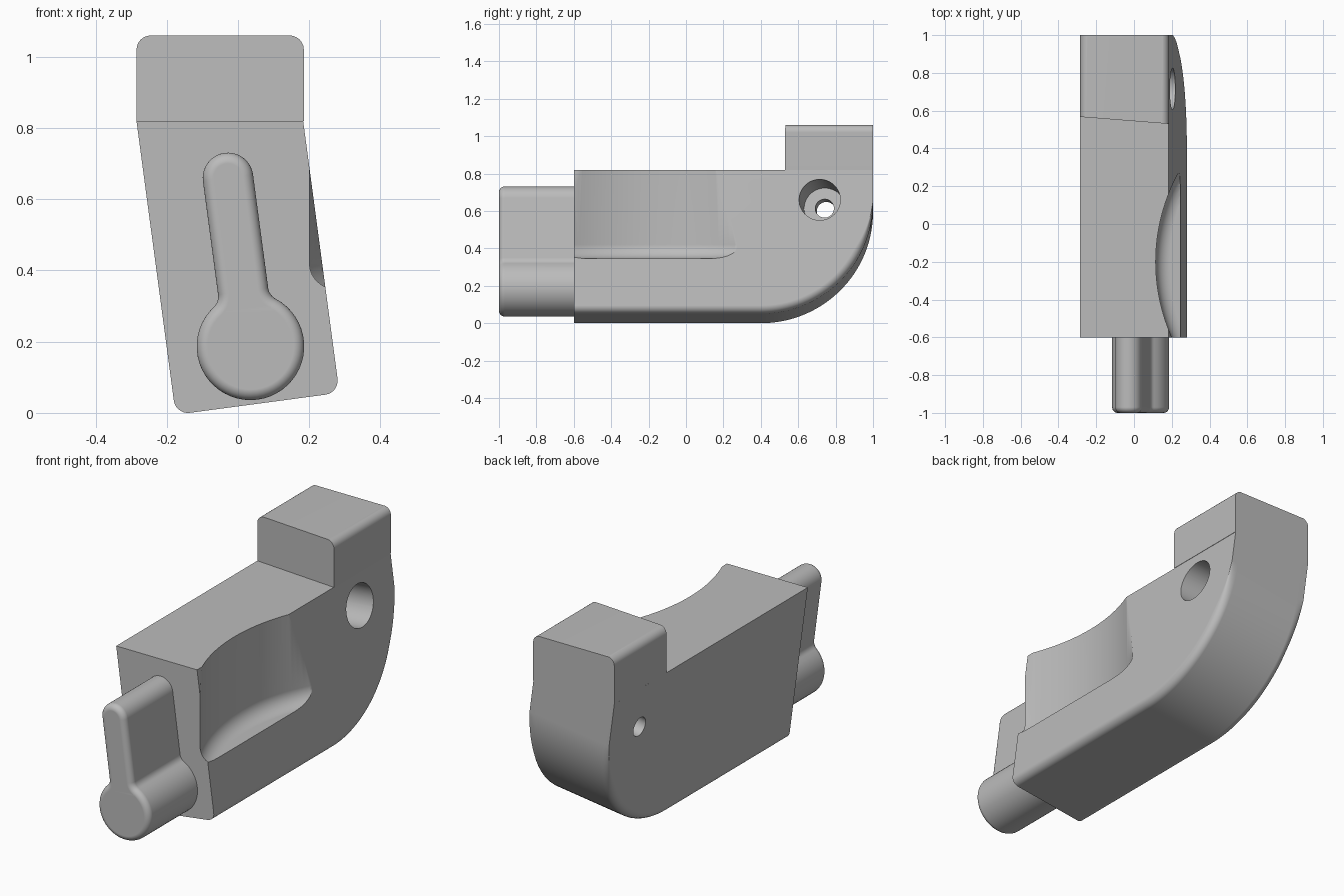
import bpy, bmesh, math
from mathutils import Vector

if "Cube" in bpy.data.objects:
    bpy.data.objects.remove(bpy.data.objects["Cube"])

TILT = math.radians(7.6)
U = Vector((math.cos(TILT), 0, math.sin(TILT)))    # across the leaning body
V = Vector((-math.sin(TILT), 0, math.cos(TILT)))   # up the leaning body
Y = Vector((0, 1, 0))

grey = bpy.data.materials.new("grey")
grey.diffuse_color = (0.5, 0.5, 0.5, 1)
grey.use_nodes = True
grey.node_tree.nodes["Principled BSDF"].inputs["Base Color"].default_value = grey.diffuse_color


def add_object(name, bm):
    bmesh.ops.recalc_face_normals(bm, faces=bm.faces)
    me = bpy.data.meshes.new(name)
    bm.to_mesh(me)
    bm.free()
    me.materials.append(grey)
    ob = bpy.data.objects.new(name, me)
    bpy.context.collection.objects.link(ob)
    return ob


def loft(name, rings):
    """Skin a stack of equal-length rings and cap both ends."""
    bm = bmesh.new()
    rows = [[bm.verts.new(p) for p in ring] for ring in rings]
    n = len(rows[0])
    for a, b in zip(rows, rows[1:]):
        for i in range(n):
            j = (i + 1) % n
            bm.faces.new((a[i], a[j], b[j], b[i]))
    bm.faces.new(rows[0])
    bm.faces.new(rows[-1])
    return add_object(name, bm)


def arc(cx, cy, r, a0, a1, n):
    steps = [math.radians(a0 + (a1 - a0) * i / n) for i in range(n + 1)]
    return [(cx + r * math.cos(a), cy + r * math.sin(a)) for a in steps]


def activate(ob):
    bpy.ops.object.select_all(action='DESELECT')
    ob.select_set(True)
    bpy.context.view_layer.objects.active = ob


def cut(ob, cutter):
    mod = ob.modifiers.new("cut", 'BOOLEAN')
    mod.operation = 'DIFFERENCE'
    mod.solver = 'EXACT'
    mod.object = cutter
    activate(ob)
    bpy.ops.object.modifier_apply(modifier=mod.name)
    bpy.data.objects.remove(cutter)


def smooth(ob):
    activate(ob)
    bpy.ops.object.shade_smooth_by_angle(angle=math.radians(30))
    mod = ob.modifiers.new("even_shading", 'WEIGHTED_NORMAL')
    mod.keep_sharp = True


# Leaning body: side profile swept across, with rounded lower edges
WIDTH, FILLET, TOP = 0.464, 0.04, 0.82
ORIGIN = Vector((-0.175, 0, -0.005))


def body_ring(u, d):
    base = ORIGIN + U * u
    v_top = (TOP - base.z) / V.z
    pts = [(-0.6, v_top), (-0.6, d)]
    for i in range(33):
        t = i / 32
        a = math.radians(-90 + 90 * t)
        r = 0.6 - d * min(1, (1 - t) / 0.3)        # rounding fades out at the back
        pts.append((0.4 + r * math.cos(a), 0.6 + r * math.sin(a)))
    pts.append((1.0, v_top))
    return [base + Y * y + V * v for y, v in pts]


steps = [math.radians(90 * i / 7) for i in range(8)]
layers = [(FILLET * (1 - math.cos(t)), FILLET * (1 - math.sin(t))) for t in steps]
layers += [(WIDTH - u, d) for u, d in reversed(layers)]
body = loft("body", [body_ring(u, d) for u, d in layers])

# Scooped recess in the right side
R, F, FLOOR = 0.98, 0.075, 0.345
levels = [(FLOOR + F * (1 - math.cos(t)), R - F * (1 - math.sin(t))) for t in steps]
levels.append((1.0, R))
scoop = loft("scoop_cutter", [[Vector((x, y, z)) for x, y in
                               arc(0.115 + R, -0.2, r, 0, 360, 192)[:-1]]
                              for z, r in levels])
cut(body, scoop)

# Stepped screw hole
axis = Vector((U.x, -0.075, U.z)).normalized()
side = axis.cross(V).normalized()
up = side.cross(axis)
mouth = Vector((0.205, 0.715, 0.66))
hole = loft("hole_cutter", [[mouth + axis * s + side * a + up * b
                             for a, b in arc(0, 0, r, 0, 360, 48)[:-1]]
                            for s, r in ((0.1, 0.11), (-0.35, 0.11),
                                         (-0.35, 0.05), (-0.7, 0.05))])
cut(body, hole)
smooth(body)

# Upright block on the back end, front face slightly skewed
bm = bmesh.new()
plan = [(-0.285, 0.567), (0.185, 0.53), (0.185, 1.0), (-0.285, 1.0)]
low, high = [[bm.verts.new((x, y, z)) for x, y in plan] for z in (TOP, 1.06)]
bm.faces.new(low)
bm.faces.new(high)
for i in range(4):
    j = (i + 1) % 4
    bm.faces.new((low[i], low[j], high[j], high[i]))
bmesh.ops.recalc_face_normals(bm, faces=bm.faces)
long_edges = [e for e in bm.edges if all(v.co.z > 1.05 for v in e.verts)
              and abs(e.verts[0].co.x - e.verts[1].co.x) < 0.01]
bmesh.ops.bevel(bm, geom=long_edges, offset=0.04, offset_type='OFFSET',
                segments=6, profile=0.5, affect='EDGES')
back_edges = [e for e in bm.edges if all(v.co.z > 1.05 and v.co.y > 0.99 for v in e.verts)
              and e.calc_length() > 0.2]
bmesh.ops.bevel(bm, geom=back_edges, offset=0.015, offset_type='OFFSET',
                segments=4, profile=0.5, affect='EDGES')
smooth(add_object("back_block", bm))

# Keyhole-shaped front handle with a rounded front rim
BIG, HALF, NECK, LENGTH, RIM = 0.151, 0.071, 0.04, 0.477, 0.03
neck_x = HALF + NECK
neck_y = math.sqrt((BIG + NECK) ** 2 - neck_x ** 2)
neck_a = math.degrees(math.atan2(neck_y, neck_x))


def handle_ring(y, d):
    right = arc(0, 0, BIG - d, -90, neck_a, 20)
    right += arc(neck_x, neck_y, NECK + d, 180 + neck_a, 180, 6)
    right += arc(0, LENGTH, HALF - d, 0, 90, 10)
    pts = right + [(-a, b) for a, b in right[-2:0:-1]]
    base = Vector((0.035, y, 0.187))
    return [base + U * a + V * b for a, b in pts]


rim = [(-1 + RIM * (1 - math.cos(t)), RIM * (1 - math.sin(t))) for t in steps]
rim.append((-0.6, 0))
smooth(loft("front_handle", [handle_ring(y, d) for y, d in rim]))
